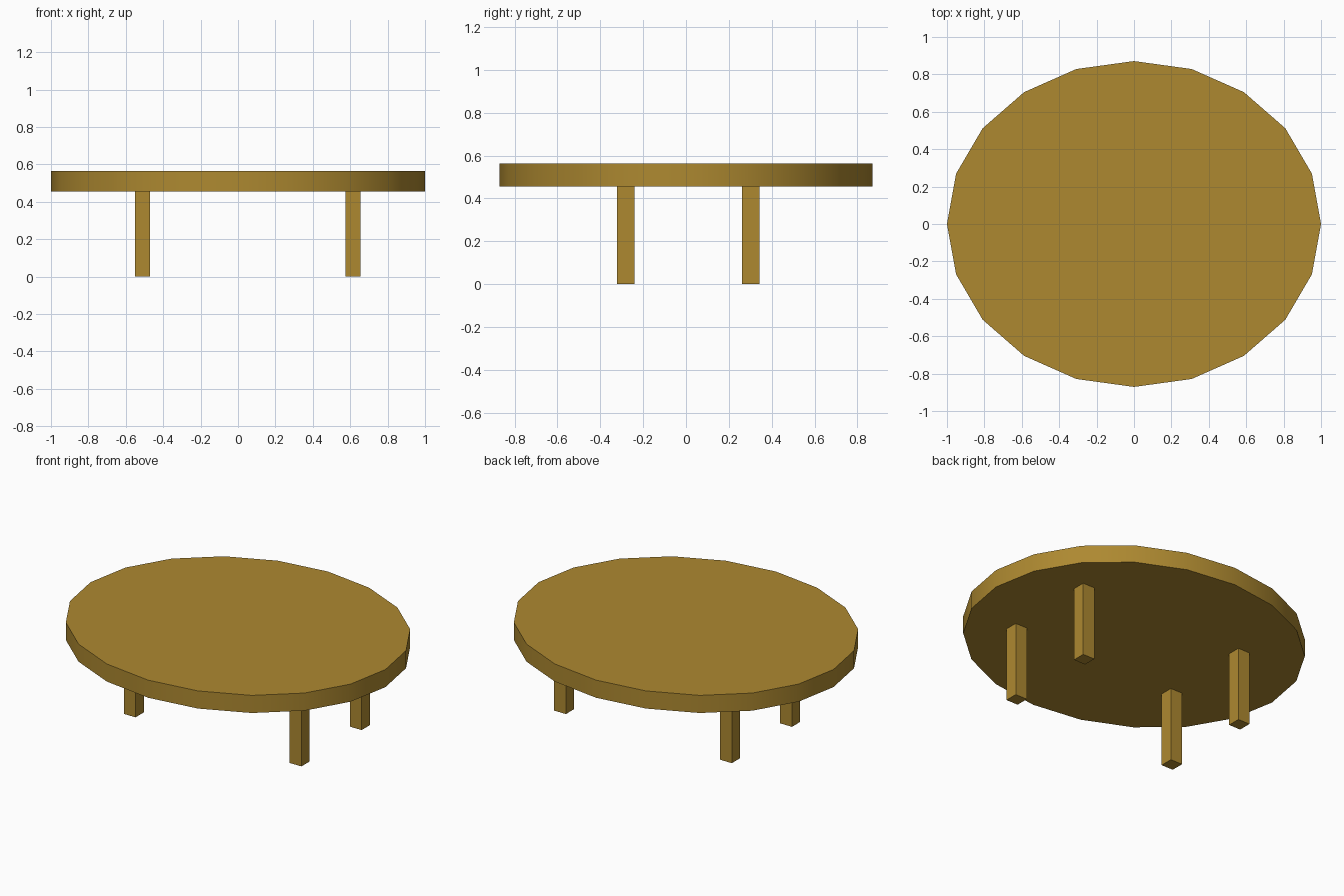
import bpy
import math

if "Cube" in bpy.data.objects:
    bpy.data.objects.remove(bpy.data.objects["Cube"])

wood = bpy.data.materials.new("wood")
wood.diffuse_color = (0.42, 0.25, 0.03, 1)
wood.use_nodes = True
wood.node_tree.nodes["Principled BSDF"].inputs["Base Color"].default_value = wood.diffuse_color

TOP_Z, UNDER_Z, LEG_W = 0.564, 0.456, 0.08


def finish(name, scale):
    ob = bpy.context.object
    ob.name = name
    ob.scale = scale
    bpy.ops.object.transform_apply(location=False, rotation=False, scale=True)
    ob.data.materials.append(wood)
    return ob


# Oval 20-sided tabletop, a corner pointing along +x
bpy.ops.mesh.primitive_cylinder_add(vertices=20, radius=1, depth=TOP_Z - UNDER_Z,
                                    location=(0, 0, (TOP_Z + UNDER_Z) / 2))
finish("tabletop", (1, 0.871, 1))
bpy.ops.object.shade_smooth_by_angle(angle=math.radians(30))

# Four square legs, set slightly off centre
for side, x in (("left", -0.51), ("right", 0.615)):
    for end, y in (("front", -0.281), ("back", 0.302)):
        bpy.ops.mesh.primitive_cube_add(size=1, location=(x, y, UNDER_Z / 2))
        finish(f"{end}_{side}_leg", (LEG_W, LEG_W, UNDER_Z))
